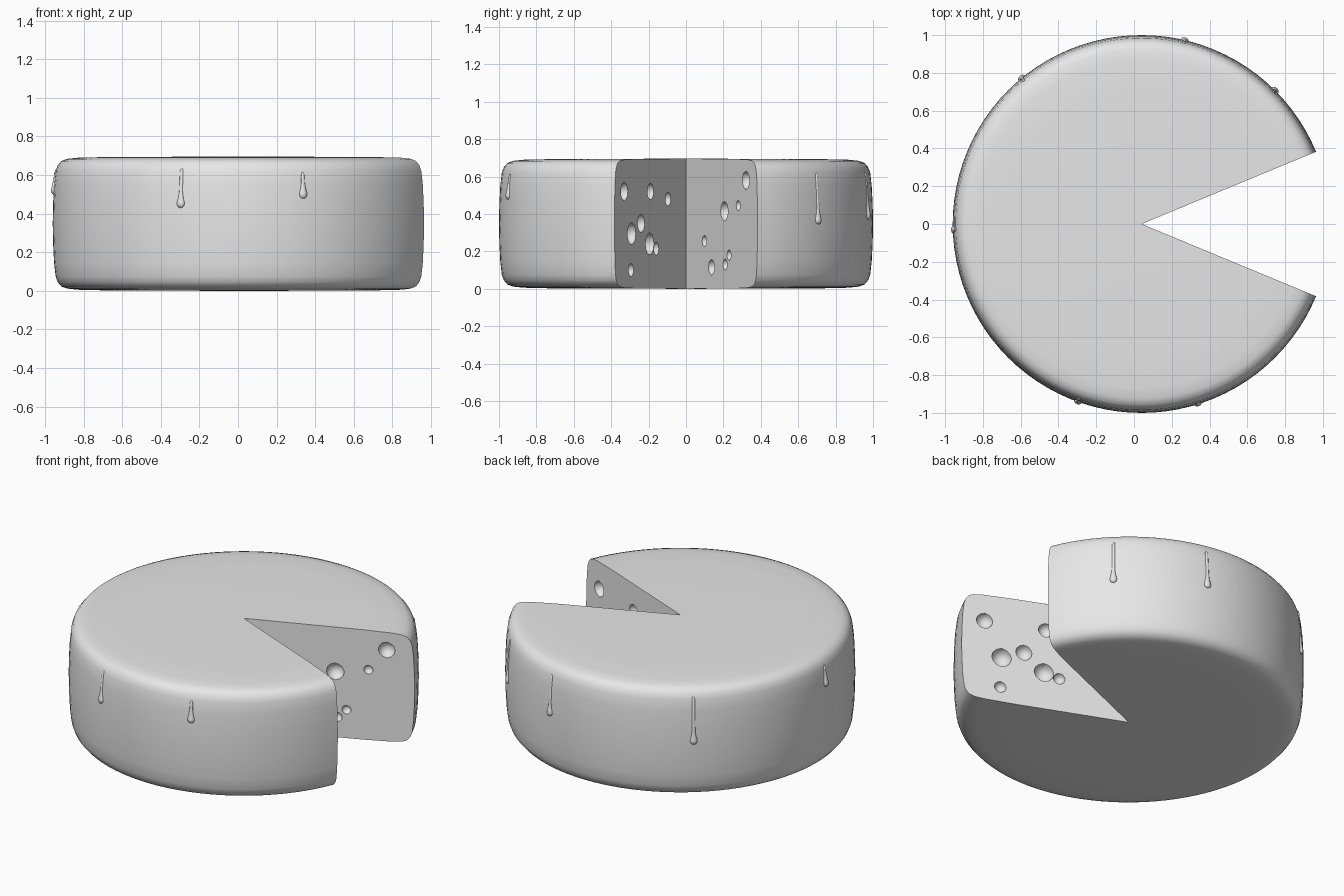
import bpy, bmesh
from math import sin, cos, radians, pi
from mathutils import Matrix, Vector

cube = bpy.data.objects.get("Cube")
if cube:
    bpy.data.objects.remove(cube, do_unlink=True)

CENTER = Vector((0.04, 0, 0))
HALF_CUT = radians(22.5)

grey = bpy.data.materials.new("pale_grey")
grey.use_nodes = True
grey.diffuse_color = (0.8, 0.8, 0.8, 1)
grey.node_tree.nodes["Principled BSDF"].inputs["Base Color"].default_value = (0.8, 0.8, 0.8, 1)


def make_object(name, bm):
    bmesh.ops.recalc_face_normals(bm, faces=bm.faces)
    mesh = bpy.data.meshes.new(name)
    bm.to_mesh(mesh)
    bm.free()
    mesh.materials.append(grey)
    ob = bpy.data.objects.new(name, mesh)
    ob.location = CENTER
    bpy.context.collection.objects.link(ob)
    return ob


def smooth(ob, degrees):
    bpy.ops.object.select_all(action='DESELECT')
    bpy.context.view_layer.objects.active = ob
    ob.select_set(True)
    bpy.ops.object.shade_smooth_by_angle(angle=radians(degrees))


# Wheel: rounded, slightly bulging half section swept around, leaving a wedge open
upper = [(1.0, 0.348), (0.998, 0.45), (0.993, 0.55), (0.985, 0.62), (0.974, 0.65),
         (0.955, 0.673), (0.925, 0.684), (0.87, 0.69), (0.7, 0.694), (0, 0.696)]
profile = [(r, 0.696 - z) for r, z in reversed(upper[1:])] + upper
bm = bmesh.new()
verts = [bm.verts.new((r * cos(HALF_CUT), r * sin(HALF_CUT), z)) for r, z in profile]
section = bm.faces.new(verts)
bmesh.ops.spin(bm, geom=[section], cent=(0, 0, 0), axis=(0, 0, 1),
               angle=2 * pi - 2 * HALF_CUT, steps=84)
bmesh.ops.remove_doubles(bm, verts=bm.verts, dist=0.0005)
bmesh.ops.dissolve_degenerate(bm, edges=bm.edges, dist=0.0001)
wheel = make_object("cheese_wheel", bm)

# Holes on the two cut faces: side offset, height, radius
holes = [(-0.33, 0.52, 0.05), (-0.19, 0.52, 0.045), (-0.096, 0.48, 0.038),
         (-0.24, 0.35, 0.05), (-0.291, 0.295, 0.06), (-0.194, 0.24, 0.06),
         (-0.159, 0.215, 0.036), (-0.294, 0.1, 0.036),
         (0.32, 0.58, 0.05), (0.205, 0.415, 0.053), (0.279, 0.445, 0.028),
         (0.098, 0.255, 0.031), (0.136, 0.115, 0.042), (0.209, 0.13, 0.03),
         (0.23, 0.18, 0.028)]
bm = bmesh.new()
for y, z, r in holes:
    x = abs(y) * cos(HALF_CUT) / sin(HALF_CUT)
    bmesh.ops.create_icosphere(bm, subdivisions=2, radius=r,
                               matrix=Matrix.Translation((x, y, z)))
cutter = make_object("hole_cutter", bm)
cutter.hide_render = True

boolean = wheel.modifiers.new("holes", 'BOOLEAN')
boolean.operation = 'DIFFERENCE'
boolean.solver = 'EXACT'
boolean.use_self = True
boolean.object = cutter
bpy.context.view_layer.objects.active = wheel
bpy.ops.object.modifier_apply(modifier=boolean.name)
bpy.data.objects.remove(cutter, do_unlink=True)
smooth(wheel, 35)


# Drips on the rind: thin tail widening into a round drop, following the bulge
def rind_radius(z):
    for (r0, z0), (r1, z1) in zip(upper, upper[1:]):
        if z <= z1:
            return r0 + (r1 - r0) * max(0, z - z0) / (z1 - z0)
    return upper[-1][0]


def drip(name, degrees, top, bottom):
    drop = 0.022
    rings = [(bottom, 0.002)]
    rings += [(bottom + drop * (1 - cos(a)), drop * sin(a)) for a in (0.5, 1.0, 1.57, 2.0)]
    rings += [(bottom + 0.055, 0.014), (bottom + 0.085, 0.0095),
              (top - 0.02, 0.009), (top - 0.006, 0.007), (top, 0.002)]
    bm = bmesh.new()
    loops = []
    for z, r in rings:
        loops.append([bm.verts.new((rind_radius(z) + 0.7 * r * cos(a), r * sin(a), z))
                      for a in (2 * pi * i / 10 for i in range(10))])
    for low, high in zip(loops, loops[1:]):
        for i in range(10):
            j = (i + 1) % 10
            bm.faces.new((low[i], low[j], high[j], high[i]))
    bm.faces.new(loops[0])
    bm.faces.new(loops[-1])
    ob = make_object(name, bm)
    ob.rotation_euler.z = radians(degrees)
    smooth(ob, 60)


drip("drip_front_right", -109.7, 0.635, 0.43)
drip("drip_front_left", -72.6, 0.615, 0.478)
drip("drip_right", 181.7, 0.63, 0.5)
drip("drip_back_right", 129.4, 0.635, 0.345)
drip("drip_back", 76.8, 0.625, 0.37)
drip("drip_back_left", 45, 0.62, 0.345)
